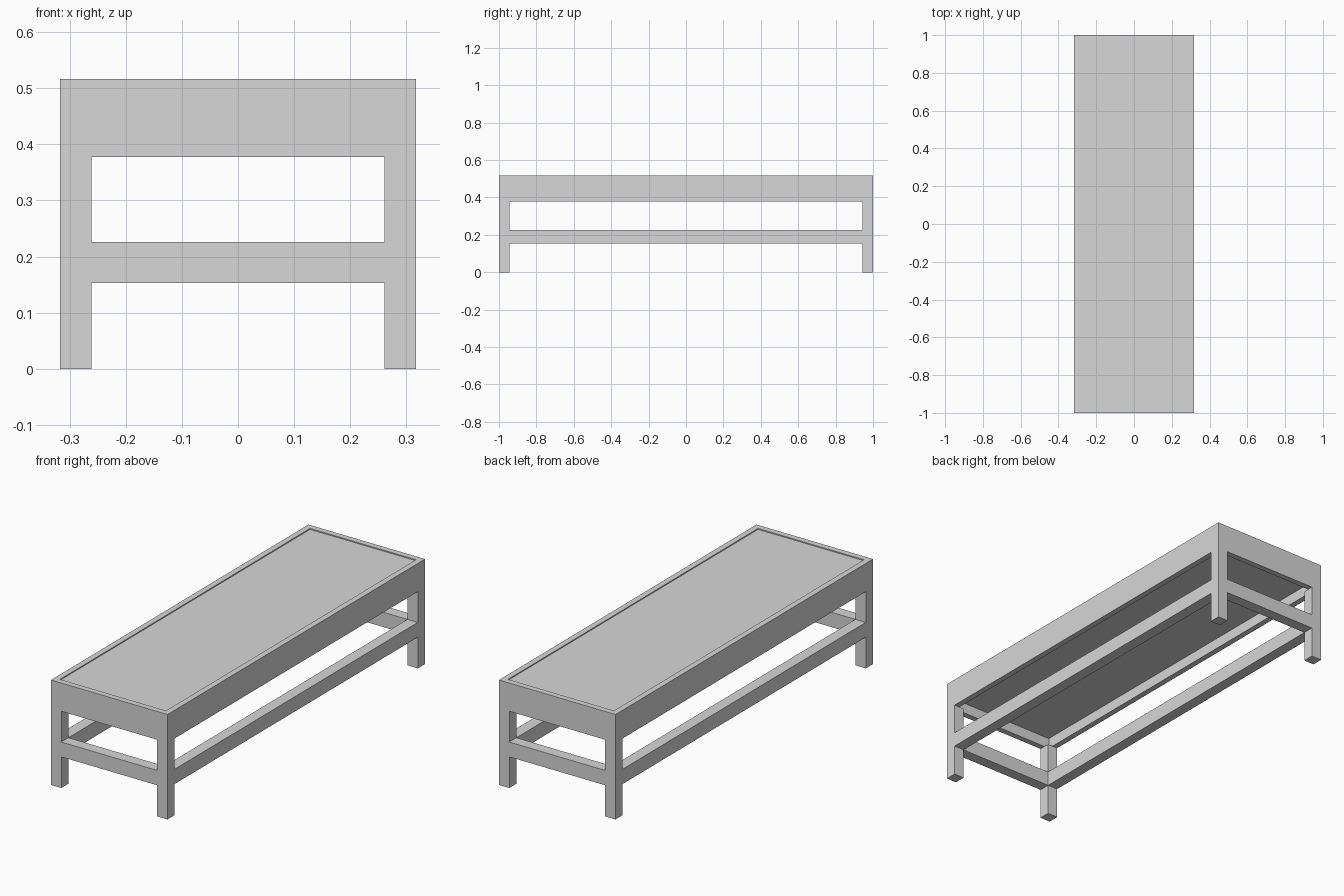
import bpy

default = bpy.data.objects.get("Cube")
if default:
    bpy.data.objects.remove(default, do_unlink=True)

# Single plain grey finish
grey = bpy.data.materials.new("light_grey")
grey.use_nodes = True
colour = (0.68, 0.68, 0.68, 1)
grey.diffuse_color = colour
grey.node_tree.nodes["Principled BSDF"].inputs["Base Color"].default_value = colour

# Overall dimensions
HX, HY, TOP = 0.317, 1.0, 0.516
LEG = 0.056
RIM = 0.029
RECESS = 0.005
APRON_LOW = 0.377
PANEL_LOW = 0.43
RAIL_LOW, RAIL_HIGH = 0.153, 0.226


def box(name, low, high):
    """Flat-sided box between two opposite corners."""
    bpy.ops.mesh.primitive_cube_add(size=1, location=[(a + b) / 2 for a, b in zip(low, high)])
    ob = bpy.context.object
    ob.name = name
    ob.scale = [b - a for a, b in zip(low, high)]
    bpy.ops.object.transform_apply(location=False, rotation=False, scale=True)
    ob.data.materials.append(grey)
    return ob


def cut(target, cutter):
    """Subtract one box from another."""
    bpy.context.view_layer.objects.active = target
    mod = target.modifiers.new("cut", "BOOLEAN")
    mod.operation = "DIFFERENCE"
    mod.solver = "EXACT"
    mod.object = cutter
    bpy.ops.object.modifier_apply(modifier=mod.name)
    bpy.data.objects.remove(cutter, do_unlink=True)


# Table top: thin apron around a panel, recessed slightly above and hollow below
table_top = box("table_top", (-HX, -HY, APRON_LOW), (HX, HY, TOP))
for low, high in ((TOP - RECESS, TOP + 0.1), (0.3, PANEL_LOW)):
    cut(table_top, box("cutter", (RIM - HX, RIM - HY, low), (HX - RIM, HY - RIM, high)))

# Four square legs
for sx, side in ((-1, "right"), (1, "left")):
    for sy, end in ((-1, "front"), (1, "back")):
        xs = sorted((sx * HX, sx * (HX - LEG)))
        ys = sorted((sy * HY, sy * (HY - LEG)))
        box(f"{end}_{side}_leg", (xs[0], ys[0], 0), (xs[1], ys[1], APRON_LOW))

# Stretcher rails between the legs
for s, side, end in ((-1, "right", "front"), (1, "left", "back")):
    xs = sorted((s * HX, s * (HX - LEG)))
    box(f"{side}_rail", (xs[0], LEG - HY, RAIL_LOW), (xs[1], HY - LEG, RAIL_HIGH))
    ys = sorted((s * HY, s * (HY - LEG)))
    box(f"{end}_rail", (LEG - HX, ys[0], RAIL_LOW), (HX - LEG, ys[1], RAIL_HIGH))
